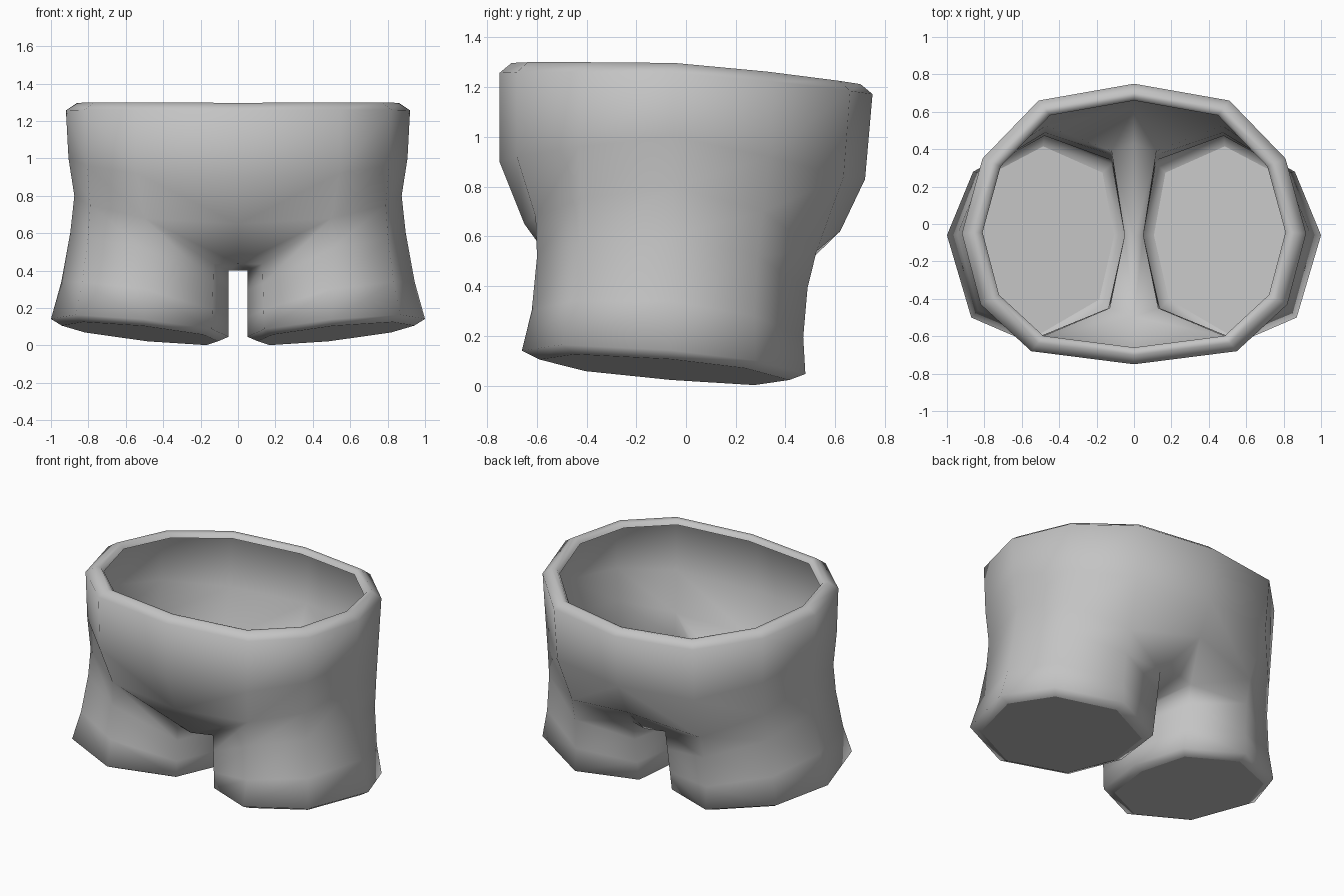
import bpy
import bmesh
from mathutils import Vector

cube = bpy.data.objects.get("Cube")
if cube:
    bpy.data.objects.remove(cube, do_unlink=True)

# Single grey cloth material
cloth = bpy.data.materials.new("grey_cloth")
cloth.use_nodes = True
grey = (0.55, 0.55, 0.55, 1)
cloth.diffuse_color = grey
cloth.node_tree.nodes["Principled BSDF"].inputs["Base Color"].default_value = grey

bm = bmesh.new()


def ring(points):
    return [bm.verts.new(p) for p in points]


def bridge(upper, lower, closed=False):
    count = len(upper)
    for i in range(count if closed else count - 1):
        j = (i + 1) % count
        bm.faces.new((upper[i], upper[j], lower[j], lower[i]))


# Left half of the waist, running from the back centre round to the front centre
waist_xy = [(0, .75), (.51, .66), (.81, .35), (.92, -.05),
            (.82, -.43), (.55, -.68), (0, -.75)]
rim_z = [1.212, 1.225, 1.262, 1.297, 1.3, 1.3, 1.297]
belly_z = [.83, .84, .92, 1, .96, .92, .9]


def waist_ring(scale, drop):
    return ring((x * scale, y * scale, z - drop)
                for (x, y), z in zip(waist_xy, rim_z))


lip = waist_ring(.88, .03)
crest_in = waist_ring(.9, .005)
crest_out = waist_ring(.935, 0)
edge_top = waist_ring(1, .04)
belly = ring((x * .985, y * (.96 if y > 0 else 1), z)
             for (x, y), z in zip(waist_xy, belly_z))

# Hips, crotch and the leg opening
hip_points = [(0, .62, .62), (.47, .525, .54), (.8, .31, .7), (.875, -.05, .8),
              (.79, -.42, .75), (.5, -.605, .68), (0, -.65, .65)]
hip = ring(hip_points)
crotch_points = [(.13, -.45, .435), (.05, -.06, .4), (.12, .39, .435)]
crotch = ring(crotch_points)
seam = ring((0, y * 1.1, z) for x, y, z in crotch_points)

rows = [lip, crest_in, crest_out, edge_top, belly, hip]
for upper, lower in zip(rows, rows[1:]):
    bridge(upper, lower)
bm.faces.new((hip[5], hip[6], seam[0], crotch[0]))
bm.faces.new((hip[0], hip[1], crotch[2], seam[2]))
bridge(seam, crotch)

# Leg: thigh, slanted hem, bevel and closed sole
hem_xy = [(.48, .48), (.86, .28), (1, -.06), (.87, -.5),
          (.5, -.66), (.14, -.45), (.05, -.06), (.12, .32)]
centre = Vector((.52, -.06, 0))


def slant(x, y):
    return .057 - .08 * y + .1 * (x - .5)


hem_points = [Vector((x, y, slant(x, y) + .03)) for x, y in hem_xy]
leg_top = hip[1:6] + crotch


def thigh_ring(t):
    points = []
    for i, (top, low) in enumerate(zip(leg_top, hem_points)):
        p = top.co.lerp(low, t)
        if i < 5:
            p.x = centre.x + (p.x - centre.x) * .96
            p.y = centre.y + (p.y - centre.y) * .96
        points.append(p)
    return ring(points)


sole_points = []
for p in hem_points:
    q = centre.lerp(p, .88)
    sole_points.append((q.x, q.y, slant(q.x, q.y)))

upper_thigh, lower_thigh = thigh_ring(.3), thigh_ring(.7)
hem, sole = ring(hem_points), ring(sole_points)
leg_rows = [leg_top, upper_thigh, lower_thigh, hem, sole]
for upper, lower in zip(leg_rows, leg_rows[1:]):
    bridge(upper, lower, closed=True)
floor = bm.faces.new(sole)

# Outward normals, smooth cloth, crisp sole edge
bmesh.ops.recalc_face_normals(bm, faces=bm.faces[:])
floor.normal_update()
if floor.normal.z > 0:
    bmesh.ops.reverse_faces(bm, faces=bm.faces[:])
for face in bm.faces:
    face.smooth = True
for edge in floor.edges:
    edge.smooth = False

mesh = bpy.data.meshes.new("shorts")
bm.to_mesh(mesh)
bm.free()
mesh.materials.append(cloth)
shorts = bpy.data.objects.new("shorts", mesh)
bpy.context.collection.objects.link(shorts)

# Right half by mirroring
mirror = shorts.modifiers.new("right_half", 'MIRROR')
mirror.use_axis[0] = True
mirror.use_clip = True
mirror.merge_threshold = .001
